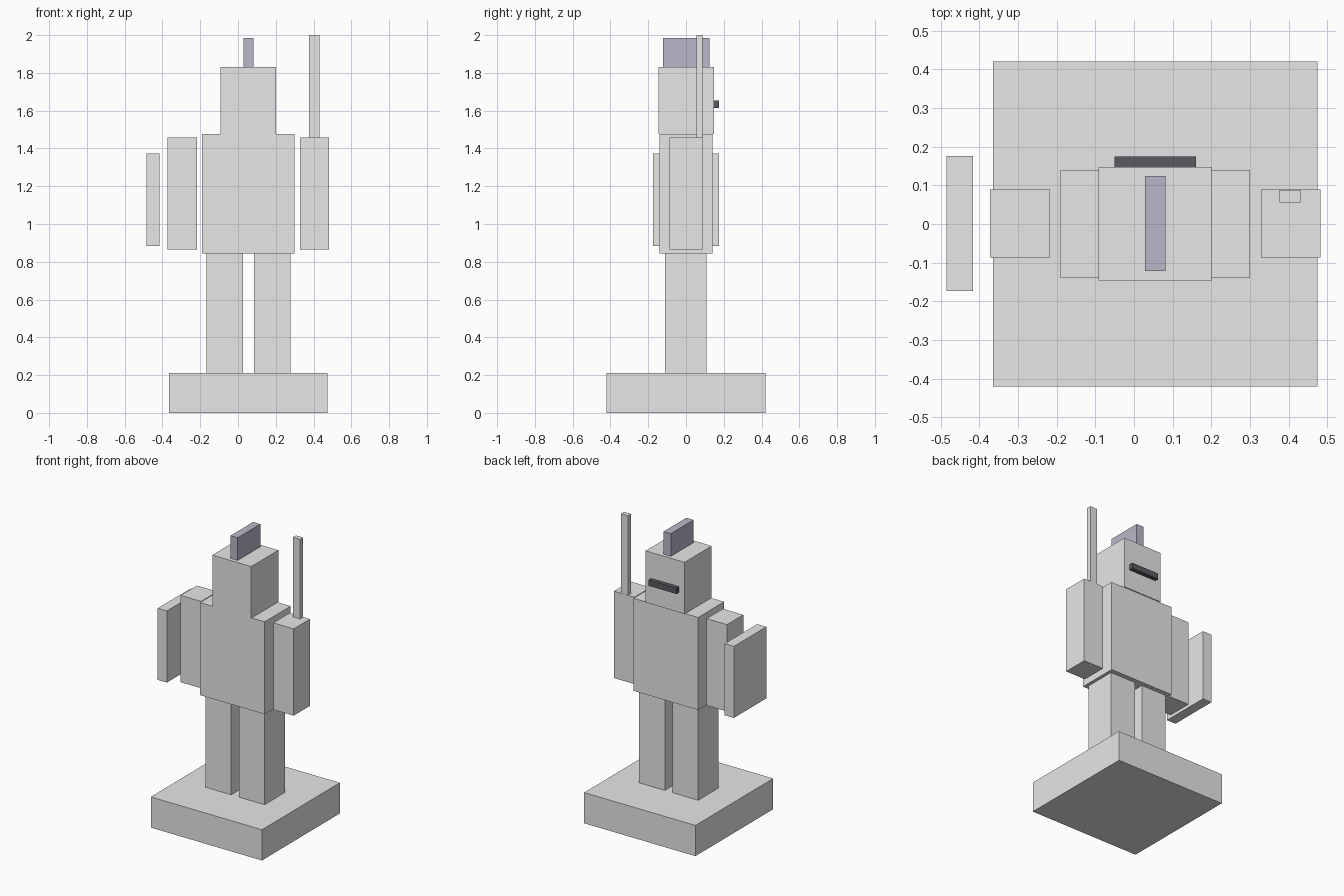
import bpy

if "Cube" in bpy.data.objects:
    bpy.data.objects.remove(bpy.data.objects["Cube"], do_unlink=True)


def material(name, rgb):
    m = bpy.data.materials.new(name)
    m.use_nodes = True
    m.diffuse_color = (*rgb, 1)
    m.node_tree.nodes["Principled BSDF"].inputs["Base Color"].default_value = (*rgb, 1)
    return m


stone = material("light grey", (0.8, 0.8, 0.8))
violet = material("muted violet", (0.5, 0.47, 0.58))
dark = material("dark slate", (0.1, 0.1, 0.12))


def box(name, x, y, z, mat=stone):
    """Box spanning the given (low, high) range on each axis."""
    bpy.ops.mesh.primitive_cube_add(size=1, location=[sum(r) / 2 for r in (x, y, z)])
    ob = bpy.context.object
    ob.name = name
    ob.scale = [hi - lo for lo, hi in (x, y, z)]
    bpy.ops.object.transform_apply(location=False, rotation=False, scale=True)
    ob.data.materials.append(mat)
    return ob


# Plinth and body stacked upward along a shared centre line
FOOT, HIP, NECK, CROWN = 0.21, 0.845, 1.477, 1.83
MID = 0.055
box("plinth", (MID - 0.42, MID + 0.42), (-0.42, 0.42), (0, FOOT))
box("torso", (MID - 0.245, MID + 0.245), (-0.14, 0.14), (HIP, NECK))
box("head", (MID - 0.147, MID + 0.147), (-0.146, 0.147), (NECK, CROWN))
box("helmet_crest", (MID - 0.027, MID + 0.027), (-0.121, 0.124), (CROWN, 1.985), violet)
box("visor", (MID - 0.105, MID + 0.105), (0.147, 0.175), (1.613, 1.653), dark)

# Paired limbs
SHOULDER = 1.457
for side, s in (("right", -1), ("left", 1)):
    leg, arm = MID + s * 0.126, MID + s * 0.35
    box(side + "_leg", (leg - 0.097, leg + 0.097), (-0.11, 0.108), (FOOT, HIP))
    box(side + "_arm", (arm - 0.077, arm + 0.077), (-0.087, 0.089), (0.864, SHOULDER))

# Carried gear
box("shield", (-0.485, -0.416), (-0.174, 0.176), (0.883, 1.372))
box("sword_blade", (0.377, 0.431), (0.055, 0.088), (SHOULDER, 2.0))
